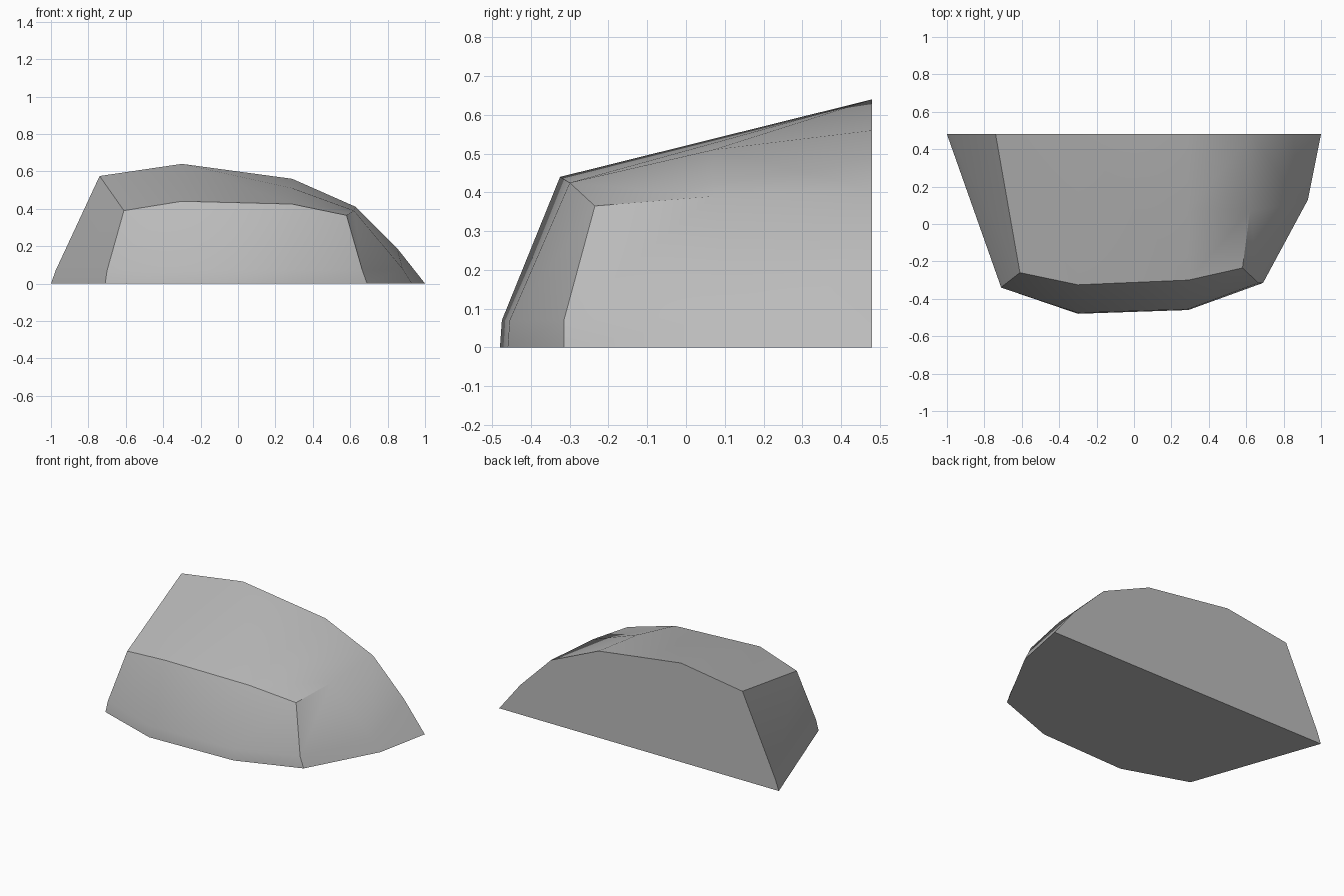
import bpy, bmesh, math

cube = bpy.data.objects.get("Cube")
if cube:
    bpy.data.objects.remove(cube, do_unlink=True)

BACK = 0.48

# Wall columns from the left end round the front to the right end: base, foot, rim
columns = [
    [(-1, BACK, 0), (-.975, BACK, .07), (-.74, BACK, .575)],
    [(-.71, -.34, 0), (-.70, -.33, .07), (-.61, -.26, .39)],
    [(-.3, -.48, 0), (-.3, -.475, .07), (-.3, -.325, .44)],
    [(.29, -.46, 0), (.29, -.455, .07), (.29, -.3, .425)],
    [(.69, -.315, 0), (.665, -.315, .07), (.58, -.235, .365)],
    [(.93, .13, 0), (.88, .11, .08), (.62, .07, .39)],
    [(1, BACK, 0), (.85, BACK, .19), (.63, BACK, .41)],
]

bm = bmesh.new()
cols = [[bm.verts.new(p) for p in c] for c in columns]

# Sloping walls
for a, b in zip(cols, cols[1:]):
    for i in range(2):
        bm.faces.new((a[i], b[i], b[i + 1], a[i + 1]))

# Top slabs, rising to the back ridge
rim = [c[2] for c in cols]
peak = bm.verts.new((-.3, BACK, .64))
shoulder = bm.verts.new((.29, BACK, .56))
knee = bm.verts.new((.29, .07, .51))
for f in [(rim[0], rim[1], rim[2], peak), (rim[2], rim[3], peak),
          (rim[3], knee, peak), (knee, shoulder, peak),
          (rim[3], rim[4], rim[5], knee), (knee, rim[5], rim[6], shoulder)]:
    bm.faces.new(f)

# Flat back and underside
bm.faces.new(cols[0] + [peak, shoulder] + cols[-1][::-1])
bm.faces.new([c[0] for c in cols])
bmesh.ops.recalc_face_normals(bm, faces=bm.faces)

mesh = bpy.data.meshes.new("rock")
bm.to_mesh(mesh)
bm.free()
rock = bpy.data.objects.new("rock", mesh)
bpy.context.collection.objects.link(rock)

# Plain grey stone
stone = bpy.data.materials.new("stone grey")
stone.use_nodes = True
colour = (.5, .5, .5, 1)
stone.diffuse_color = colour
stone.node_tree.nodes["Principled BSDF"].inputs["Base Color"].default_value = colour
mesh.materials.append(stone)

# Soft facets with crisp main edges
bpy.ops.object.select_all(action='DESELECT')
rock.select_set(True)
bpy.context.view_layer.objects.active = rock
bpy.ops.object.shade_smooth_by_angle(angle=math.radians(35))
